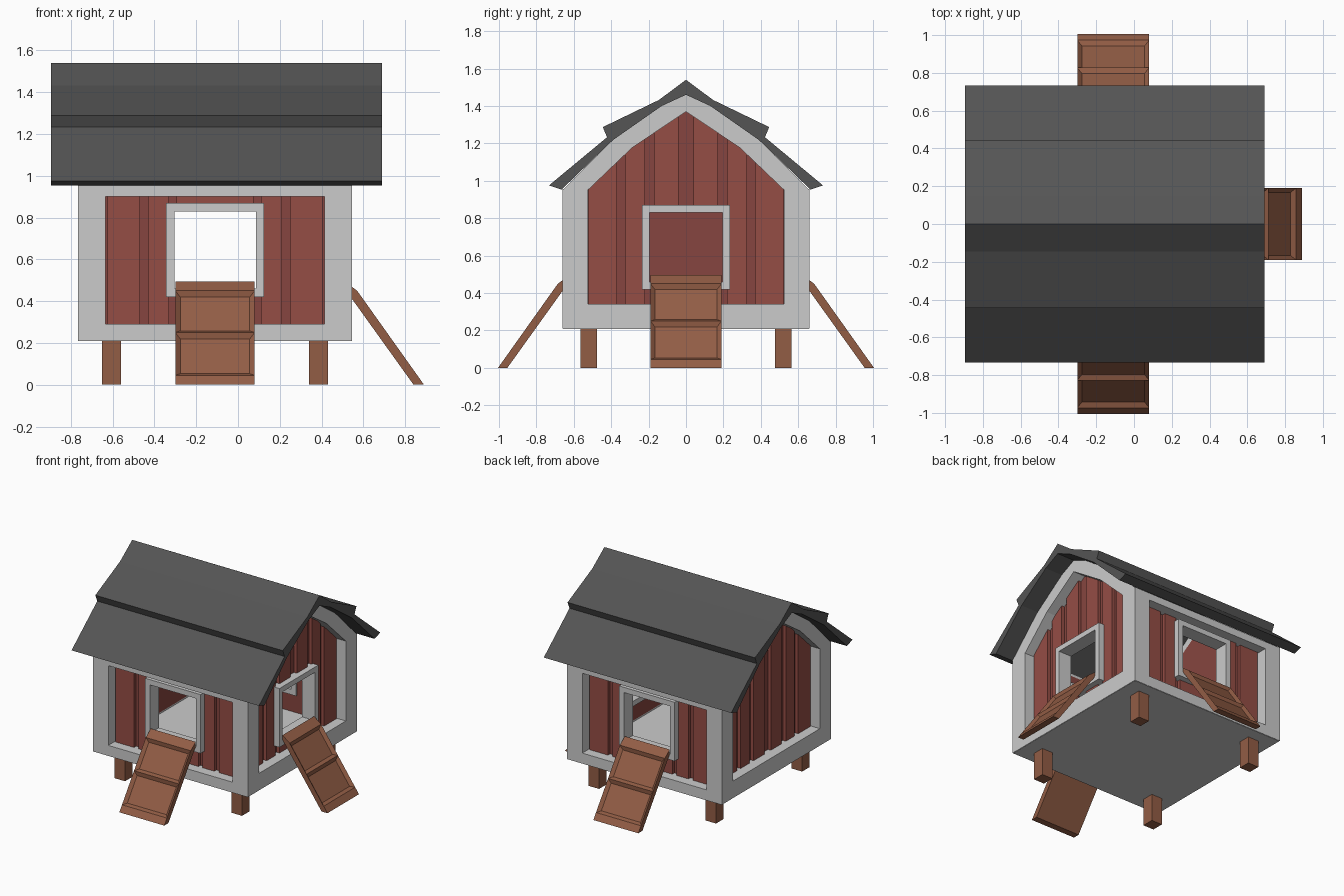
import bpy, bmesh

if "Cube" in bpy.data.objects:
    bpy.data.objects.remove(bpy.data.objects["Cube"])

CX, HX, HY = -0.11, 0.655, 0.66      # body centre in x and half sizes


def material(name, rgb):
    m = bpy.data.materials.new(name)
    m.diffuse_color = (*rgb, 1)
    m.use_nodes = True
    m.node_tree.nodes["Principled BSDF"].inputs["Base Color"].default_value = m.diffuse_color
    return m


RED = material("red_boards", (0.30, 0.075, 0.06))
DARK_RED = material("dark_red_backing", (0.24, 0.06, 0.05))
BROWN = material("brown_wood", (0.29, 0.11, 0.06))
ROOF = material("dark_roof", (0.09, 0.09, 0.09))


def finish(name, bm, mat=None):
    bmesh.ops.recalc_face_normals(bm, faces=bm.faces)
    me = bpy.data.meshes.new(name)
    bm.to_mesh(me)
    bm.free()
    ob = bpy.data.objects.new(name, me)
    bpy.context.collection.objects.link(ob)
    if mat:
        me.materials.append(mat)
    return ob


def loop(bm, pts, axis, d):
    return [bm.verts.new((d, u, v) if axis == 'x' else (u, d, v)) for u, v in pts]


def sides(bm, a, b):
    n = len(a)
    return [bm.faces.new((a[i], a[(i + 1) % n], b[(i + 1) % n], b[i])) for i in range(n)]


def add_prism(bm, pts, axis, d0, d1):
    a, b = loop(bm, pts, axis, d0), loop(bm, pts, axis, d1)
    bm.faces.new(a)
    bm.faces.new(b)
    return sides(bm, a, b)


def prism(name, pts, axis, d0, d1, mat=None):
    bm = bmesh.new()
    add_prism(bm, pts, axis, d0, d1)
    return finish(name, bm, mat)


def ring(name, outer, inner, axis, d0, d1):
    bm = bmesh.new()
    o0, o1 = loop(bm, outer, axis, d0), loop(bm, outer, axis, d1)
    i0, i1 = loop(bm, inner, axis, d0), loop(bm, inner, axis, d1)
    for p, q in ((o0, o1), (o1, i1), (i1, i0), (i0, o0)):
        sides(bm, p, q)
    return finish(name, bm)


def rect(u0, u1, v0, v1):
    return [(u0, v0), (u1, v0), (u1, v1), (u0, v1)]


def mirrored(half):
    # half profile runs from the right side up to the centre line
    return half + [(-u, v) for u, v in reversed(half) if u > 0]


def cut(ob, cutter):
    m = ob.modifiers.new("doorway", 'BOOLEAN')
    m.operation, m.solver, m.object = 'DIFFERENCE', 'EXACT', cutter


def wall_top(y):
    y = abs(y)
    return 1.41 - y * 0.21 / 0.33 if y < 0.33 else 1.20 - (y - 0.33) * 0.25 / 0.26


def ramp(name, axis, wall, s, c):
    # slanted board leaning on the wall, with two sunken panels on its upper face
    slope = lambda z: 0.345 - z * 0.32 / 0.45
    prof = [(0.295, 0), (0.345, 0), (slope(0.045), 0.045), (slope(0.25), 0.25),
            (0.025, 0.45), (-0.035, 0.495), (-0.035, 0.46)]
    bm = bmesh.new()
    rings = []
    for w in (c - 0.19, c + 0.19):
        rings.append([bm.verts.new((wall + s * d, w, z) if axis == 'x' else (w, wall + s * d, z))
                      for d, z in prof])
    bm.faces.new(rings[0])
    bm.faces.new(rings[1])
    fs = sides(bm, *rings)
    bmesh.ops.recalc_face_normals(bm, faces=bm.faces)
    bmesh.ops.inset_individual(bm, faces=fs[2:4], thickness=0.034, depth=-0.02)
    finish(name, bm, BROWN)


# Doorway cutters
long_cutter = prism("side_doorway_cutter", rect(CX - 0.215, CX + 0.215, 0.44, 0.85), 'y', -0.8, 0.8)
end_cutter = prism("end_doorway_cutter", rect(-0.215, 0.215, 0.44, 0.85), 'x', 0.3, 0.7)
for c in (long_cutter, end_cutter):
    c.hide_render = True
    c.hide_viewport = True
    c.display_type = 'WIRE'

# Front and back walls
for s, side in ((-1, "front"), (1, "back")):
    ring(side + "_frame", rect(CX - HX, CX + HX, 0.21, 0.955),
         rect(CX - 0.525, CX + 0.525, 0.29, 0.90), 'y', s * HY, s * 0.54)
    cut(prism(side + "_backing", rect(CX - 0.545, CX + 0.545, 0.27, 0.93), 'y',
              s * 0.535, s * 0.56, DARK_RED), long_cutter)
    bm = bmesh.new()
    for a, b in ((-0.515, -0.36), (-0.32, -0.22), (-0.185, 0.185), (0.22, 0.32), (0.36, 0.515)):
        add_prism(bm, rect(CX + a, CX + b, 0.275, 0.92), 'y', s * 0.558, s * 0.585)
    cut(finish(side + "_boards", bm, RED), long_cutter)
    ring(side + "_door_frame", rect(CX - 0.235, CX + 0.235, 0.42, 0.87),
         rect(CX - 0.195, CX + 0.195, 0.46, 0.83), 'y', s * 0.52, s * 0.63)
    ramp(side + "_ramp", 'y', s * HY, s, CX)

# Gable end walls
gable_outer = mirrored([(0.66, 0.21), (0.66, 0.95), (0.39, 1.22), (0.13, 1.405), (0, 1.463)])
gable_inner = mirrored([(0.525, 0.34), (0.525, 0.95), (0.29, 1.175), (0.10, 1.303), (0, 1.37)])
backing = mirrored([(0.57, 0.30), (0.57, wall_top(0.57)), (0.33, 1.20), (0, 1.41)])
for s, side in ((-1, "left"), (1, "right")):
    at = lambda d: CX + s * (HX - d)
    ring(side + "_gable_frame", gable_outer, gable_inner, 'x', at(0), at(0.12))
    back = prism(side + "_gable_backing", backing, 'x', at(0.125), at(0.10), DARK_RED)
    bm = bmesh.new()
    for m in (-1, 1):
        for a, b in ((0.04, 0.17), (0.22, 0.325), (0.37, 0.52)):
            add_prism(bm, [(m * a, 0.31), (m * b, 0.31), (m * b, wall_top(b)), (m * a, wall_top(a))],
                      'x', at(0.102), at(0.075))
    boards = finish(side + "_gable_boards", bm, RED)
    if s > 0:
        cut(back, end_cutter)
        cut(boards, end_cutter)

# Right doorway and ramp
ring("right_door_frame", rect(-0.235, 0.235, 0.42, 0.87), rect(-0.195, 0.195, 0.46, 0.83),
     'x', 0.405, 0.515)
ramp("right_ramp", 'x', CX + HX, 1, 0)

# Floor
prism("floor", rect(CX - HX + 0.003, CX + HX - 0.003, 0.208, 0.285), 'y', -HY + 0.003, HY - 0.003)

# Stepped roof
roof_top = [(0.665, 0.953), (0.733, 0.975), (0.422, 1.233), (0.445, 1.287), (0.145, 1.432), (0, 1.54)]
roof_under = [(0, 1.46), (0.13, 1.40), (0.39, 1.218)]
prism("roof", mirrored(roof_top)[:] + [(-u, v) for u, v in reversed(roof_under)] + roof_under[1:],
      'x', -0.895, 0.69, ROOF)

# Legs
for x, a in ((-0.605, "left"), (0.385, "right")):
    for y, b in ((-0.52, "front"), (0.52, "back")):
        prism(f"{b}_{a}_leg", rect(x - 0.045, x + 0.045, 0, 0.215), 'y', y - 0.045, y + 0.045, BROWN)
